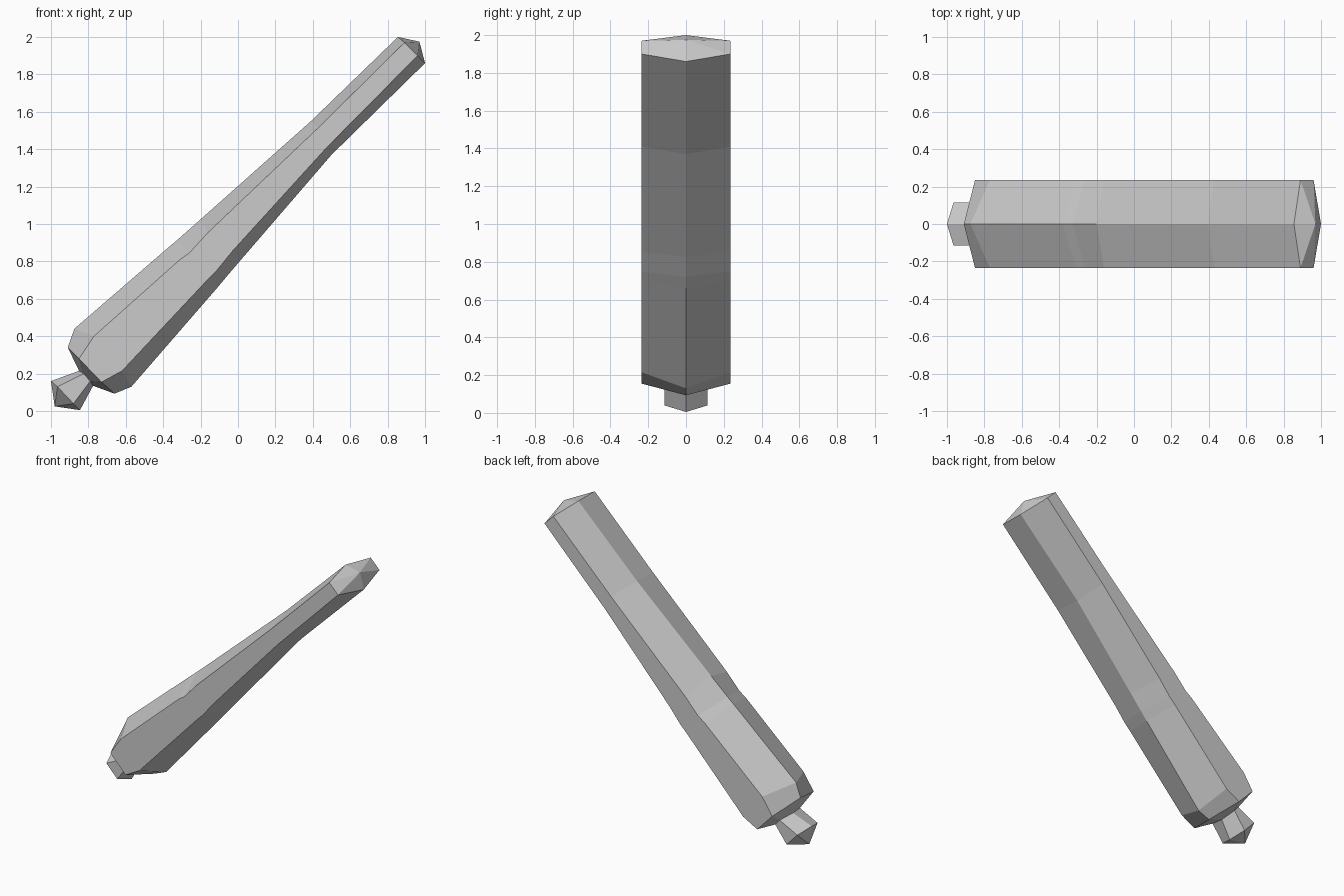
import bpy, bmesh

if "Cube" in bpy.data.objects:
    bpy.data.objects.remove(bpy.data.objects["Cube"])


def hex_loft(name, rings, end_apex=None, start_apex=None):
    """Loft six-sided rings. Each ring: half width, then (x, z) of
    top ridge, upper side edge, lower side edge, bottom ridge."""
    bm = bmesh.new()
    loops = []
    for w, top, up, low, bot in rings:
        pts = [(top, 0), (up, w), (low, w), (bot, 0), (low, -w), (up, -w)]
        loops.append([bm.verts.new((p[0], y, p[1])) for p, y in pts])
    for a, b in zip(loops, loops[1:]):
        for i in range(6):
            j = (i + 1) % 6
            bm.faces.new((a[i], a[j], b[j], b[i]))
    for loop, apex in ((loops[0], start_apex), (loops[-1], end_apex)):
        if apex:
            tip = bm.verts.new((apex[0], 0, apex[1]))
            for i in range(6):
                bm.faces.new((loop[i], loop[(i + 1) % 6], tip))
        else:
            bm.faces.new(loop)
    bmesh.ops.recalc_face_normals(bm, faces=bm.faces)
    mesh = bpy.data.meshes.new(name)
    bm.to_mesh(mesh)
    bm.free()
    obj = bpy.data.objects.new(name, mesh)
    bpy.context.collection.objects.link(obj)
    return obj


W = 0.235   # shaft half width
N = 0.115   # knob half width
neck = (N, (-0.85, 0.215), (-0.825, 0.20), (-0.79, 0.16), (-0.775, 0.135))

# Tapering shaft with knob, from the small knob up to the pointed cap
hex_loft("shaft_with_knob", [
    (N, (-1.0, 0.16), (-0.965, 0.13), (-0.88, 0.04), (-0.845, 0.005)),
    neck,
    (W, (-0.91, 0.34), (-0.85, 0.28), (-0.73, 0.155), (-0.66, 0.093)),
    (W, (-0.875, 0.44), (-0.77, 0.40), (-0.62, 0.215), (-0.57, 0.13)),
    (W, (-0.38, 0.868), (-0.31, 0.81), (-0.165, 0.70), (-0.11, 0.66)),
    (W, (-0.33, 0.91), (-0.26, 0.845), (-0.115, 0.75), (-0.06, 0.72)),
    (W, (-0.20, 1.025), (-0.16, 0.955), (-0.03, 0.855), (0.03, 0.825)),
    (W, (0.39, 1.55), (0.43, 1.515), (0.475, 1.41), (0.50, 1.37)),
    (W, (0.855, 2.0), (0.89, 1.97), (0.96, 1.90), (1.0, 1.86)),
], end_apex=(0.97, 1.975), start_apex=(-0.98, 0.025))
